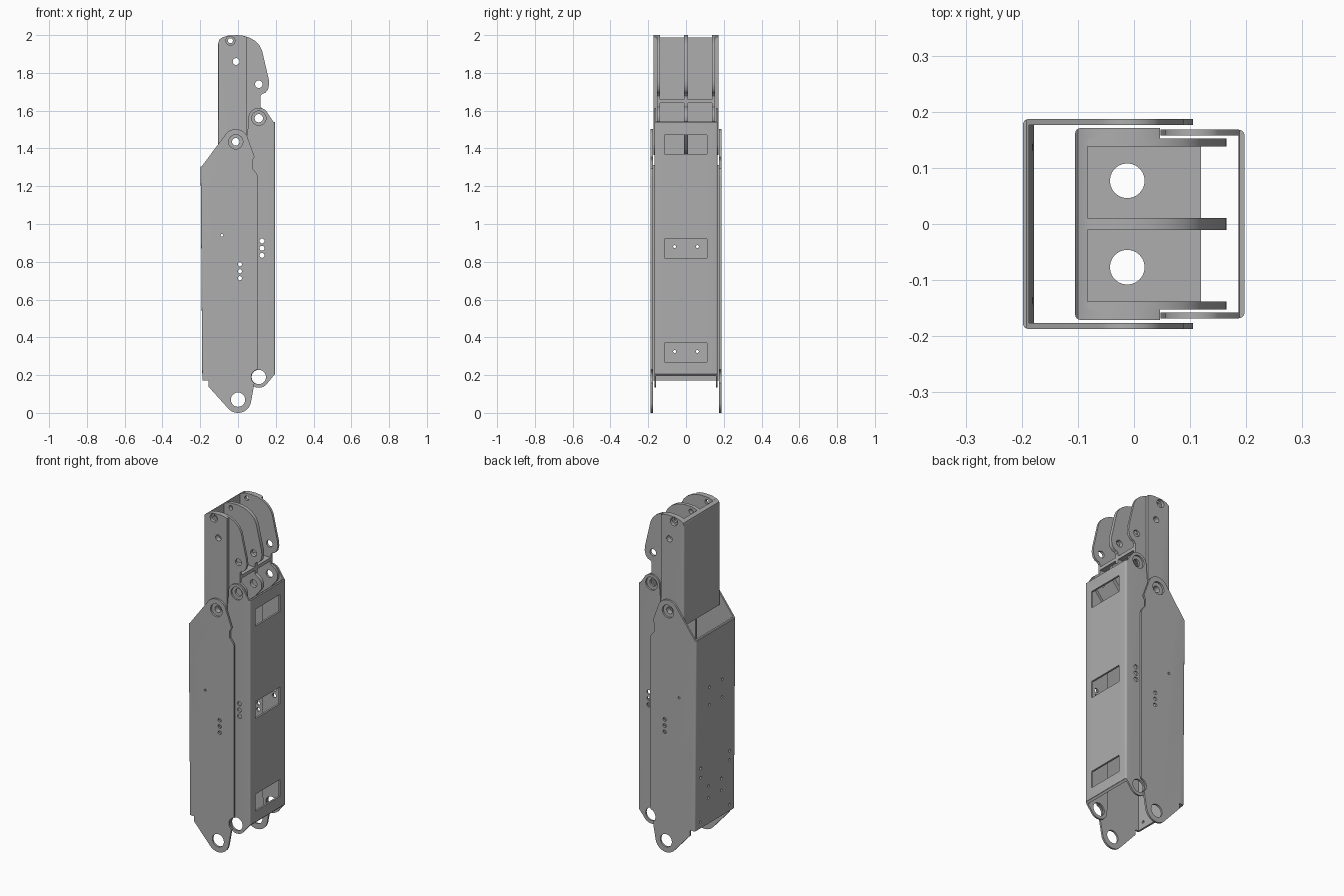
import bpy, bmesh
from math import cos, sin, radians
from mathutils import Matrix

cube = bpy.data.objects.get("Cube")
if cube:
    bpy.data.objects.remove(cube, do_unlink=True)

# Single material
grey = bpy.data.materials.new("satin grey")
grey.use_nodes = True
colour = (0.42, 0.42, 0.42, 1)
grey.diffuse_color = colour
grey.node_tree.nodes["Principled BSDF"].inputs["Base Color"].default_value = colour

# Axes for profiles drawn in each plane: columns are profile u, profile v, thickness
PLANES = {
    "xy": Matrix(((1, 0, 0), (0, 1, 0), (0, 0, 1))).to_4x4(),
    "xz": Matrix(((1, 0, 0), (0, 0, -1), (0, 1, 0))).to_4x4(),
    "yz": Matrix(((0, 0, 1), (1, 0, 0), (0, 1, 0))).to_4x4(),
}


def arc(u, v, r, start, end, n=14):
    angles = [radians(start + (end - start) * i / n) for i in range(n + 1)]
    return [(u + r * cos(a), v + r * sin(a)) for a in angles]


def circle(u, v, r):
    return arc(u, v, r, 0, 345, 23)


def rect(u0, v0, u1, v1):
    return [(u0, v0), (u1, v0), (u1, v1), (u0, v1)]


def solid(name, loops, plane, centre, half):
    """Extrude a filled outline with holes to both sides of a plane."""
    curve = bpy.data.curves.new(name, "CURVE")
    curve.dimensions = "2D"
    curve.fill_mode = "BOTH"
    curve.extrude = half
    for loop in loops:
        spline = curve.splines.new("POLY")
        spline.points.add(len(loop) - 1)
        for point, (u, v) in zip(spline.points, loop):
            point.co = (u, v, 0, 1)
        spline.use_cyclic_u = True
    temp = bpy.data.objects.new(name, curve)
    bpy.context.collection.objects.link(temp)
    mesh = bpy.data.meshes.new_from_object(
        temp.evaluated_get(bpy.context.evaluated_depsgraph_get()))
    bpy.data.objects.remove(temp, do_unlink=True)
    mesh.transform(PLANES[plane] @ Matrix.Translation((0, 0, centre)))
    bm = bmesh.new()
    bm.from_mesh(mesh)
    bmesh.ops.remove_doubles(bm, verts=bm.verts, dist=1e-5)
    bmesh.ops.recalc_face_normals(bm, faces=bm.faces)
    bm.to_mesh(mesh)
    bm.free()
    mesh.materials.clear()
    mesh.materials.append(grey)
    obj = bpy.data.objects.new(name, mesh)
    bpy.context.collection.objects.link(obj)
    return obj


def cut(obj, cutter, operation):
    """Apply a boolean and discard its cutter."""
    mod = obj.modifiers.new(operation, "BOOLEAN")
    mod.operation, mod.object, mod.solver = operation, cutter, "EXACT"
    mesh = bpy.data.meshes.new_from_object(
        obj.evaluated_get(bpy.context.evaluated_depsgraph_get()))
    obj.modifiers.clear()
    obj.data = mesh
    bpy.data.objects.remove(cutter, do_unlink=True)


def channel(name, web, end, half, side_t, web_t, z0, z1, side=1, lean=0):
    """Folded U section, open towards +x (or -x when side is -1)."""
    r, inner = 0.01, half - side_t
    section = [(end, half)] + arc(web + r, half - r, r, 90, 180, 4)
    section += arc(web + r, r - half, r, 180, 270, 4) + [(end, -half), (end, -inner)]
    section += [(web + web_t, -inner), (web + web_t, inner), (end, inner)]
    obj = solid(name, [[(x * side, y) for x, y in section]], "xy", (z0 + z1) / 2, (z1 - z0) / 2)
    for v in obj.data.vertices:
        if v.co.x * side < web + 0.03:
            v.co.x += lean * (1.3 - v.co.z)
    return obj


def trim(obj, loops):
    cut(obj, solid("trim", loops, "xz", 0, 0.4), "INTERSECT")


def pierce(obj, loops, x):
    for loop in loops:
        cut(obj, solid("piercing", [loop], "yz", x, 0.04), "DIFFERENCE")


# Shared pivot positions
MAIN, UPPER, LOWER, FOOT = (-0.012, 1.435), (0.11, 1.56), (0.11, 0.19), (0, 0.07)

# Outer channel: web at the back edge, pivot ears at top and foot
outer = channel("outer_channel", -0.198, 0.15, 0.187, 0.011, 0.011, -0.02, 1.53, 1, 0.008)
outline = [(-0.25, 1.305), (-0.192, 1.305)] + arc(*MAIN, 0.067, 140, 15)
outline += [(0.088, 1.355), (0.076, 1.335), (0.076, 1.295), (0.1, 1.265), (0.105, 1.25)]
outline += [(0.105, 0.25)] + arc(*LOWER, 0.04, 100, 235)
outline += arc(*FOOT, 0.07, -15, -140) + [(-0.157, 0.14), (-0.157, 0.172), (-0.25, 0.172)]
trio = [circle(0.01, 0.75 + d, 0.011) for d in (-0.037, 0, 0.037)]
pin = circle(-0.085, 0.94, 0.007)
trim(outer, [outline, circle(*MAIN, 0.038), circle(*FOOT, 0.038), pin] + trio)
web_holes = [(0.06, z) for z in (0.985, 0.88, 0.395, 0.325)]
web_holes += [(0.137, z) for z in (0.53, 0.475, 0.21)]
pierce(outer, [circle(s * y, z, 0.008) for y, z in web_holes for s in (-1, 1)], -0.19)

# Inner channel: nested inside, with three windows in its web
inner = channel("inner_channel", -0.197, -0.03, 0.168, 0.01, 0.011, 0.1, 1.65, -1)
outline = arc(*UPPER, 0.055, 190, 45) + [(0.188, 1.54), (0.25, 1.54), (0.25, 0.205), (0.195, 0.205)]
outline += arc(*LOWER, 0.057, -30, -160) + [(0.047, 0.25), (0.047, 1.45)]
trio = [circle(0.127, 0.872 + d, 0.013) for d in (-0.038, 0, 0.038)]
trim(inner, [outline, circle(*UPPER, 0.038), circle(*LOWER, 0.038)] + trio)
pierce(inner, [rect(-0.115, z, 0.112, z + 0.1) for z in (0.27, 0.82, 1.37)], 0.19)

# Tip bracket: folded cover around the ribs
crown = [(-0.105, 1.955), (-0.1, 1.975), (-0.083, 1.988), (-0.05, 1.998), (0, 2.0)]
bracket = channel("tip_bracket", -0.105, 0.046, 0.171, 0.0185, 0.022, 1.3, 2.1)
outline = [(-0.15, 1.36), (-0.15, 1.955)] + crown + [(0.03, 1.996), (0.1, 1.97), (0.1, 1.45)]
outline += arc(*MAIN, 0.06, -10, -90)
trim(bracket, [outline, circle(*MAIN, 0.02), circle(-0.04, 1.97, 0.024), circle(-0.01, 1.86, 0.018)])

# Three hooked ribs inside the bracket
rib = [(-0.086, 1.36), (-0.086, 1.986)] + crown[3:]
rib += [(0.03, 1.996), (0.06, 1.987), (0.09, 1.97), (0.112, 1.948), (0.127, 1.92), (0.163, 1.765)]
rib += [(0.165, 1.74), (0.159, 1.712), (0.145, 1.695), (0.127, 1.688), (0.119, 1.678), (0.119, 1.62)]
rib += arc(*UPPER, 0.054, 70, -40) + [(0.07, 1.43)] + arc(*MAIN, 0.06, -40, -90, 6)
rib_holes = [circle(*MAIN, 0.02), circle(*UPPER, 0.022), circle(0.11, 1.74, 0.02),
             circle(-0.04, 1.97, 0.013), circle(-0.01, 1.86, 0.018)]
for name, y, half in (("front_rib", -0.1455, 0.007), ("middle_rib", 0, 0.011), ("back_rib", 0.1455, 0.007)):
    solid(name, [rib] + rib_holes, "xz", -y, half)

# Cross plate tying the ribs together, with a hole in each bay
solid("cross_plate", [rect(-0.084, -0.139, 0.119, 0.139), circle(-0.012, 0.077, 0.031),
                      circle(-0.012, -0.077, 0.031)], "xy", 1.65, 0.01)

# Smooth the rounded edges, keep folds and cuts crisp
for obj in bpy.context.scene.objects:
    obj.select_set(obj.type == "MESH")
bpy.context.view_layer.objects.active = outer
bpy.ops.object.shade_smooth_by_angle(angle=radians(30))
